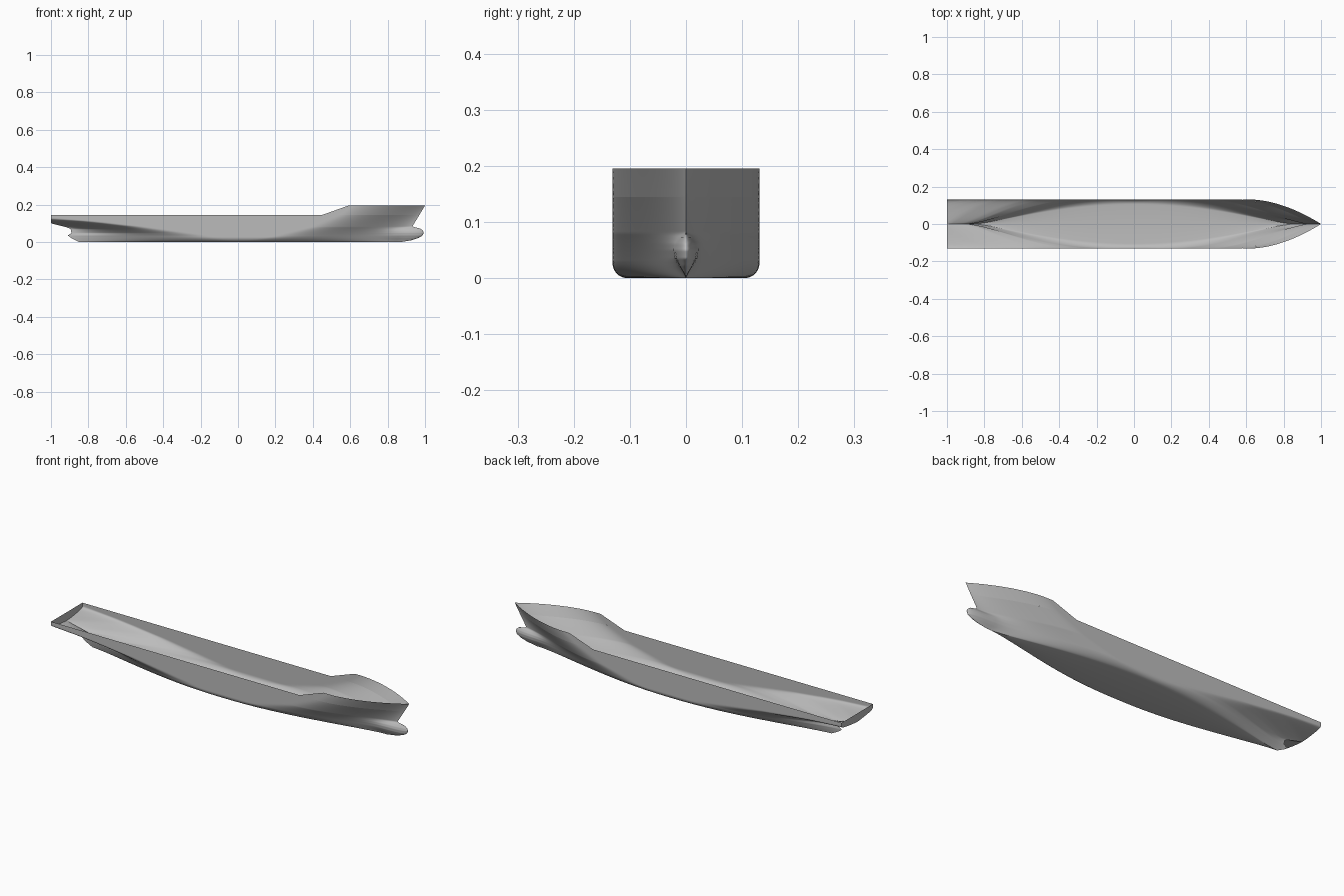
import bpy, bmesh, math

if "Cube" in bpy.data.objects:
    bpy.data.objects.remove(bpy.data.objects["Cube"])

BEAM, BILGE = 0.131, 0.027
RAIL, TOP = 0.145, 0.195

# Waterline rules: height, where the taper starts, where it ends, fullness, hollowness
AFT = [(0, 0, -.85, 2, 1.3), (.02, -.1, -.89, 2, 1.5), (.035, -.18, -.91, 2, 1.6),
       (.048, -.27, -.89, 2, 1.6), (.07, -.43, -.895, 2, 1.5), (.08, -.5, -.92, 2, 1.4),
       (.1, -.68, -1, 2, 1.1), (.11, -.77, -1.15, 2, 1), (.125, -.95, -1.6, 2, 1),
       (RAIL, -1, -2, 2, 1)]
FORE = [(0, 0, .85, 2, 1.3), (.03, .2, .92, 1.8, 1.6), (.08, .4, .93, 1.8, 1.5),
        (RAIL, .55, .97, 1.8, 1.2), (TOP, .62, 1, 1.8, 1)]
# Bulb: height, nose position, half width
BULB = [(0, .87, 0), (.01, .93, .005), (.022, .965, .012), (.035, .987, .018),
        (.05, .993, .02), (.062, .988, .017), (.072, .975, .01), (.082, .935, 0), (TOP, .9, 0)]


def lookup(table, z):
    for low, high in zip(table, table[1:]):
        if z <= high[0]:
            t = (z - low[0]) / (high[0] - low[0])
            return [a + (b - a) * t for a, b in zip(low[1:], high[1:])]
    return table[-1][1:]


def half_breadth(x, z):
    start, end, power, hollow = lookup(AFT if x < 0 else FORE, z)
    t = min(max((x - start) / (end - start), 0), 1)
    width = BEAM
    if z < BILGE:
        width += math.sqrt(BILGE ** 2 - (BILGE - z) ** 2) - BILGE
    hull = width * max(1 - t ** power, 0) ** hollow
    nose, radius = lookup(BULB, z)
    bulb = 0
    if x > .6 and radius > 0:
        grow = min((x - .6) / .25, 1)
        taper = max((x - .87) / max(nose - .87, .001), 0)
        bulb = radius * grow * math.sqrt(max(1 - taper ** 2, 0))
    return math.hypot(hull, bulb)


def bow_end(z):
    return max(lookup(FORE, z)[1], lookup(BULB, z)[0])


def waterline(z, stern, count):
    bow = bow_end(z)
    line = []
    for i in range(count + 1):
        x = stern + (bow - stern) * (1 - math.cos(math.pi * i / count)) / 2
        line.append((x, half_breadth(x, z), z))
    return line


def skin(name, rows, material):
    bm = bmesh.new()
    grid = [[bm.verts.new(p) for p in row] for row in rows]
    for a, b in zip(grid, grid[1:]):
        for i in range(len(a) - 1):
            bm.faces.new((a[i], b[i], b[i + 1], a[i + 1]))
    bmesh.ops.remove_doubles(bm, verts=bm.verts, dist=.0001)
    bmesh.ops.recalc_face_normals(bm, faces=bm.faces)
    # Point the shell outward, judged at the widest face
    bm.faces.ensure_lookup_table()
    side = max(bm.faces, key=lambda f: f.calc_center_median().y)
    if side.normal.y < 0:
        bmesh.ops.reverse_faces(bm, faces=bm.faces)
    mesh = bpy.data.meshes.new(name)
    bm.to_mesh(mesh)
    bm.free()
    mesh.materials.append(material)
    obj = bpy.data.objects.new(name, mesh)
    bpy.context.collection.objects.link(obj)
    mirror = obj.modifiers.new("Mirror", 'MIRROR')
    mirror.use_axis = (False, True, False)
    mirror.merge_threshold = .0005
    bpy.ops.object.select_all(action='DESELECT')
    obj.select_set(True)
    bpy.context.view_layer.objects.active = obj
    bpy.ops.object.modifier_apply(modifier="Mirror")
    bpy.ops.object.shade_smooth_by_angle(angle=math.radians(40))


grey = bpy.data.materials.new("hull grey")
grey.use_nodes = True
grey.diffuse_color = (.5, .5, .5, 1)
grey.node_tree.nodes["Principled BSDF"].inputs["Base Color"].default_value = (.5, .5, .5, 1)

# Hull with flat bottom and transom; levels are closer together near the bilge
rows = []
for k in range(57):
    z = RAIL * (k / 56) ** 1.25
    stern = max(lookup(AFT, z)[1], -1)
    line = waterline(z, stern, 120)
    rows.append([(stern, 0, z)] + line)
rows.insert(0, [(x, 0, z) for x, y, z in rows[0]])
skin("hull", rows, grey)

# Raised bow sides with a sloping aft edge
rows = []
for k in range(13):
    z = RAIL + (TOP - RAIL) * k / 12
    rows.append(waterline(z, .45 + .14 * k / 12, 50))
skin("raised_bow", rows, grey)
